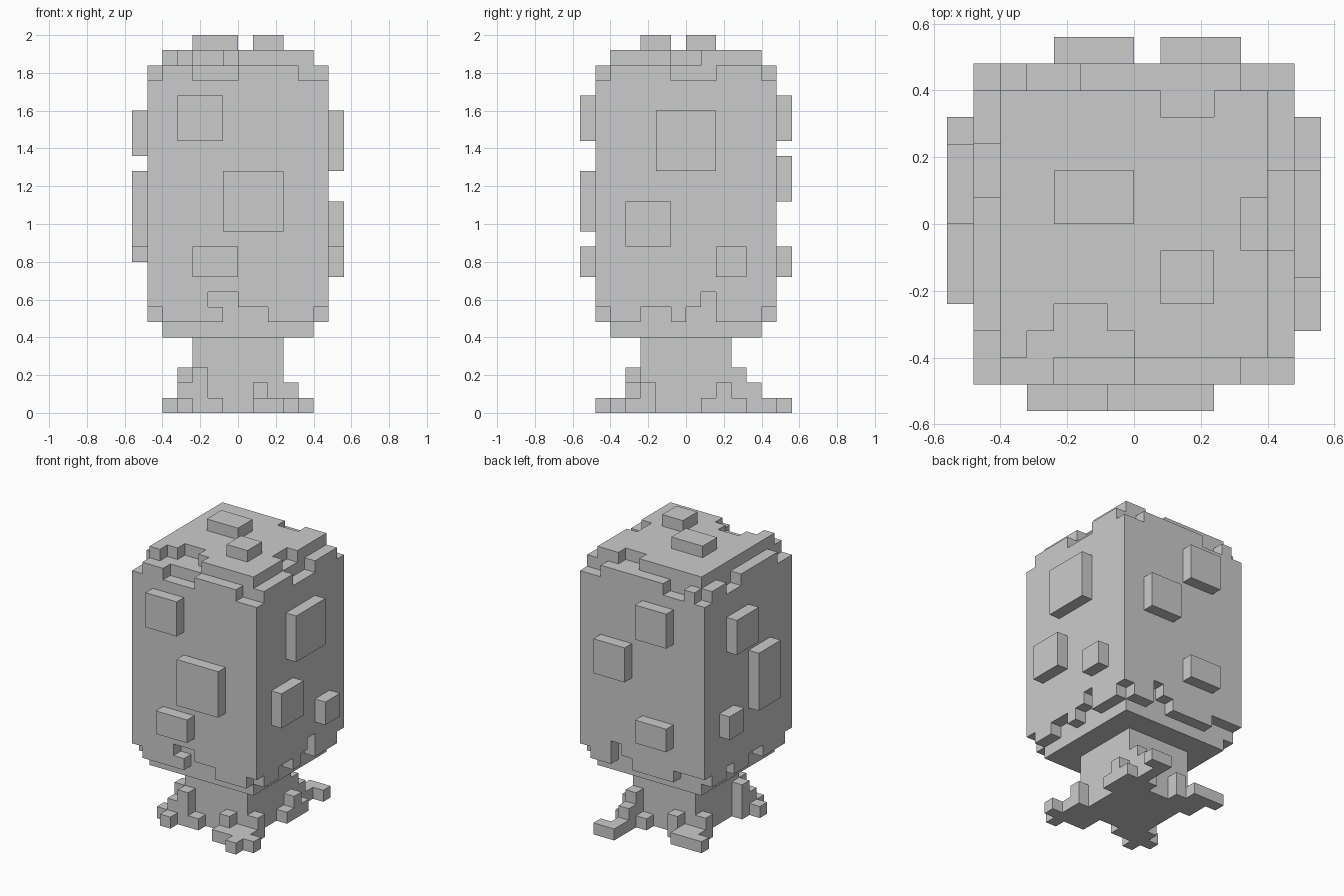
import bpy, bmesh

if "Cube" in bpy.data.objects:
    bpy.data.objects.remove(bpy.data.objects["Cube"])

U = 0.08  # grid size of the block model


def box(x0, x1, y0, y1, z0, z1):
    return {(x, y, z) for x in range(x0, x1) for y in range(y0, y1) for z in range(z0, z1)}


def side_box(side, a, b, z0, z1, inner, outer):
    """Block on one side: a..b runs along the side, inner..outer is distance from centre."""
    if side == "front":
        return box(a, b, -outer, -inner, z0, z1)
    if side == "back":
        return box(a, b, inner, outer, z0, z1)
    if side == "left":
        return box(-outer, -inner, a, b, z0, z1)
    return box(inner, outer, a, b, z0, z1)


def skin(name, cells):
    """Wrap a set of grid cells in their outer faces and merge flat areas."""
    bm = bmesh.new()
    verts = {}

    def vert(p):
        if p not in verts:
            verts[p] = bm.verts.new([c * U for c in p])
        return verts[p]

    for c in sorted(cells):
        for ax in range(3):
            for d in (0, 1):
                n = list(c)
                n[ax] += 2 * d - 1
                if tuple(n) in cells:
                    continue
                quad = []
                for s, t in ((0, 0), (1, 0), (1, 1), (0, 1)):
                    p = list(c)
                    p[ax] += d
                    p[(ax + 1) % 3] += s
                    p[(ax + 2) % 3] += t
                    quad.append(vert(tuple(p)))
                bm.faces.new(quad if d else quad[::-1])
    bmesh.ops.dissolve_limit(bm, angle_limit=0.01, verts=bm.verts[:], edges=bm.edges[:])
    mesh = bpy.data.meshes.new(name)
    bm.to_mesh(mesh)
    bm.free()
    ob = bpy.data.objects.new(name, mesh)
    bpy.context.collection.objects.link(ob)
    return ob


# Crown: wide block, with a narrower core reaching one step above and below
crown = box(-6, 6, -6, 6, 6, 23) | box(-5, 5, -5, 5, 5, 24)

# Worn upper rim: ranges lowered by one step on each side
for side, spans in {
    "front": ((-6, -5), (-3, 0), (4, 6)),
    "right": ((-6, -5), (-1, 2), (5, 6)),
    "back": ((-6, -5), (-4, -2), (4, 6)),
    "left": ((-6, -4), (1, 3), (5, 6)),
}.items():
    for a, b in spans:
        crown -= side_box(side, a, b, 22, 23, 5, 6)

# Worn lower rim: (from, to, top of notch)
for side, spans in {
    "front": ((-6, -5, 7), (-1, 2, 7), (5, 6, 7)),
    "right": ((-6, -5, 7), (-3, -1, 7), (0, 2, 7), (5, 6, 7)),
    "back": ((-6, -5, 7), (-5, -3, 7), (1, 3, 7), (5, 6, 7)),
    "left": ((-6, -5, 7), (-2, 0, 7), (2, 3, 7), (5, 6, 7)),
}.items():
    for a, b, top in spans:
        crown -= side_box(side, a, b, 6, top, 5, 6)
crown -= side_box("front", -2, 0, 7, 8, 5, 6)
crown -= side_box("right", 1, 2, 7, 8, 5, 6)
crown -= side_box("back", 2, 3, 7, 8, 5, 6)

# Notches in the top plate
for x0, x1, y0, y1 in ((-4, -3, -5, -4), (-3, -1, -5, -3), (-1, 0, -5, -4),
                       (4, 5, -1, 1), (1, 3, 4, 5)):
    crown -= box(x0, x1, y0, y1, 23, 24)

# Raised patches on the sides and top
for side, patches in {
    "front": ((-4, -1, 18, 21), (-1, 3, 12, 16), (-3, 0, 9, 11)),
    "right": ((-2, 2, 16, 20), (-4, -1, 11, 14), (2, 4, 9, 11)),
    "back": ((-3, 0, 18, 21), (1, 4, 14, 17), (-3, 0, 9, 11)),
    "left": ((0, 3, 17, 20), (-3, 0, 11, 16), (2, 4, 10, 12)),
}.items():
    for p in patches:
        crown |= side_box(side, *p, 6, 7)
crown |= box(-3, 0, 0, 2, 24, 25) | box(1, 3, -3, -1, 24, 25)
skin("crown", crown)

# Trunk with stepped roots at the four corners: (x0, x1, y0, y1, height)
trunk = box(-3, 3, -3, 3, 0, 5)
roots = (
    # front right
    (1, 5, -5, -4, 1), (3, 4, -6, -5, 1), (1, 4, -4, -3, 1), (1, 2, -4, -3, 2), (3, 4, -3, -2, 2),
    # front left
    (-3, -2, -4, -3, 3), (-4, -3, -4, -3, 2), (-5, -4, -4, -3, 1), (-4, -3, -5, -4, 1),
    (-2, -1, -4, -3, 1), (-4, -3, -3, -2, 3),
    # back right
    (3, 4, 2, 3, 2), (3, 4, 1, 2, 1), (2, 3, 3, 4, 3), (2, 3, 4, 5, 2), (3, 4, 3, 4, 1),
    (1, 2, 3, 4, 1), (2, 3, 5, 6, 1), (2, 4, 6, 7, 1),
    # back left
    (-5, -2, 4, 5, 1), (-4, -1, 3, 4, 1), (-2, -1, 3, 4, 2), (-4, -3, 2, 3, 2),
)
for x0, x1, y0, y1, h in roots:
    trunk |= box(x0, x1, y0, y1, 0, h)
skin("trunk_and_roots", trunk)
